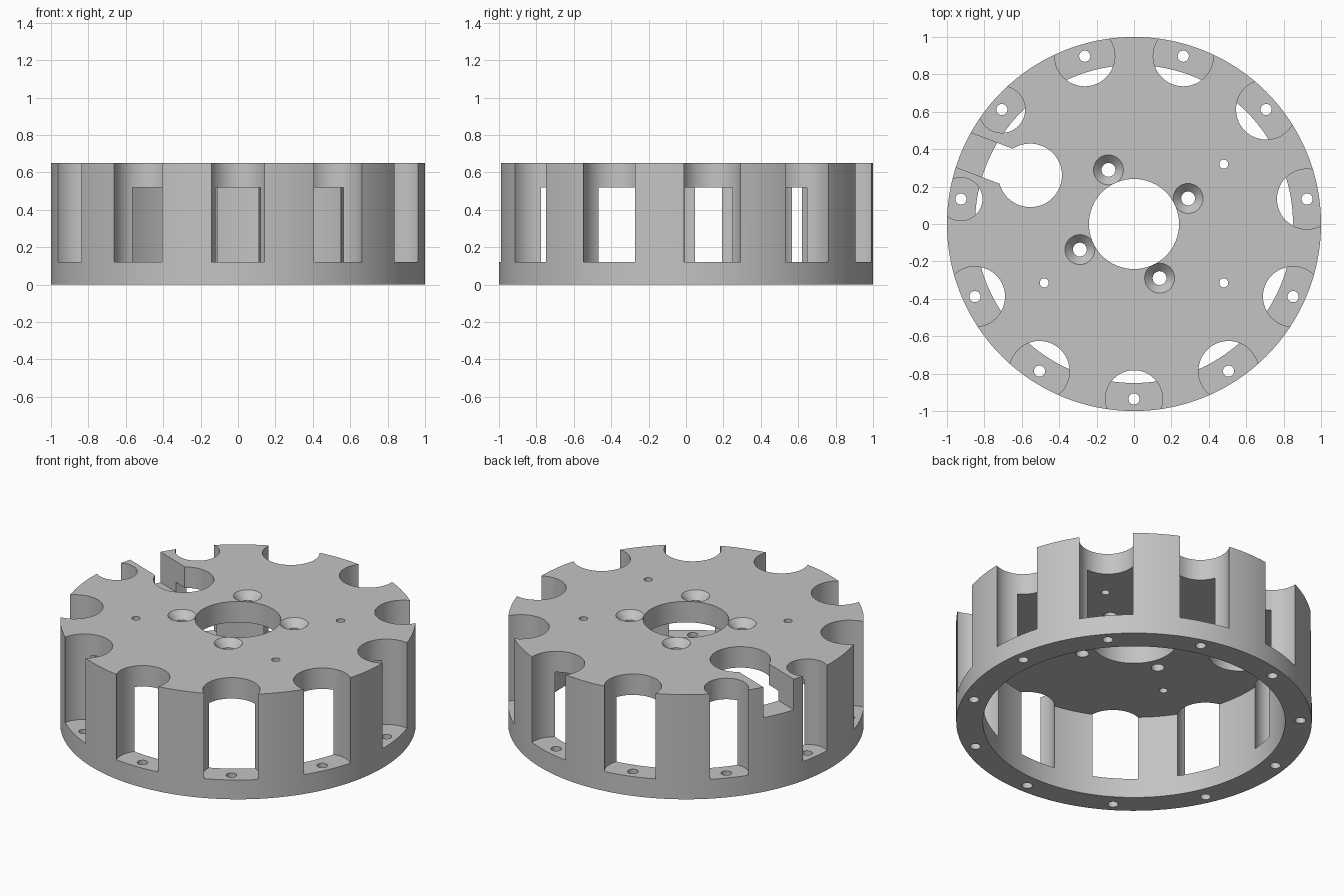
import bpy
import math
from mathutils import Matrix, Vector

cube = bpy.data.objects.get("Cube")
if cube:
    bpy.data.objects.remove(cube, do_unlink=True)

HEIGHT = 0.65
FLANGE = 0.12      # bottom ring thickness
CEILING = 0.52     # underside of the top plate
POCKETS = 11
POCKET_RING = 0.935

grey = bpy.data.materials.new("plain grey")
grey.use_nodes = True
grey.diffuse_color = (0.55, 0.55, 0.55, 1)
grey.node_tree.nodes["Principled BSDF"].inputs["Base Color"].default_value = (0.55, 0.55, 0.55, 1)


def cylinder(name, x, y, radius, low, high, sides=48, top_radius=None):
    """Upright cylinder or cone between two heights."""
    bpy.ops.mesh.primitive_cone_add(
        vertices=sides, radius1=radius,
        radius2=radius if top_radius is None else top_radius,
        depth=high - low, location=(x, y, (low + high) / 2))
    obj = bpy.context.object
    obj.name = name
    return obj


def cut(body, cutter):
    """Subtract the cutter from the body and discard it."""
    mod = body.modifiers.new("cut", 'BOOLEAN')
    mod.operation = 'DIFFERENCE'
    mod.solver = 'EXACT'
    mod.object = cutter
    bpy.context.view_layer.objects.active = body
    bpy.ops.object.modifier_apply(modifier=mod.name)
    bpy.data.objects.remove(cutter, do_unlink=True)


def polar(radius, angle):
    return radius * math.cos(angle), radius * math.sin(angle)


# Drum body, hollow from below, with a central bore
drum = cylinder("slotted_drum", 0, 0, 1, 0, HEIGHT, 128)
cut(drum, cylinder("cavity", 0, 0, 0.85, -0.1, CEILING, 128))
cut(drum, cylinder("bore", 0, 0, 0.241, 0.3, 1, 64))

# Rim pockets, each with a screw hole through the bottom ring
pocket_radius = {0: 0.153, 7: 0.115, 8: 0.125}
for i in range(POCKETS):
    # numbered clockwise from the front, pockets on the right rim are narrower
    index = {8: 7, 7: 8}.get(i, i)
    angle = -math.pi / 2 + i * math.tau / POCKETS
    x, y = polar(POCKET_RING, angle)
    radius = pocket_radius.get(index, 0.161)
    cut(drum, cylinder("pocket", x, y, radius, FLANGE, 1))
    cut(drum, cylinder("ring_hole", x, y, 0.03, -0.1, 0.3, 24))

# Countersunk screw holes around the bore
for i in range(4):
    x, y = polar(0.32, math.radians(25.3 + 90 * i))
    cut(drum, cylinder("screw_hole", x, y, 0.037, 0.4, 1, 32))
    cut(drum, cylinder("countersink", x, y, 0.037, HEIGHT - 0.045, HEIGHT + 0.045, 32, 0.123))

# Small pin holes
for x, y in ((0.48, 0.32), (0.48, -0.315), (-0.48, -0.315)):
    cut(drum, cylinder("pin_hole", x, y, 0.024, 0.4, 1, 24))

# Round opening with a channel leading out through the rim
opening = Vector((-0.555, 0.26, 0))
cut(drum, cylinder("opening", opening.x, opening.y, 0.17, 0.4, 1))
bpy.ops.mesh.primitive_cube_add(size=1)
channel = bpy.context.object
channel.data.transform(
    Matrix.Translation(opening + Vector((0, 0, 0.71)))
    @ Matrix.Rotation(math.radians(159.2), 4, 'Z')
    @ Matrix.Translation((0.35, 0, 0))
    @ Matrix.Diagonal((0.7, 0.2, 0.5, 1)))
cut(drum, channel)

# Finish
drum.data.materials.clear()
drum.data.materials.append(grey)
bpy.ops.object.select_all(action='DESELECT')
drum.select_set(True)
bpy.context.view_layer.objects.active = drum
bpy.ops.object.shade_smooth_by_angle(angle=math.radians(30))
